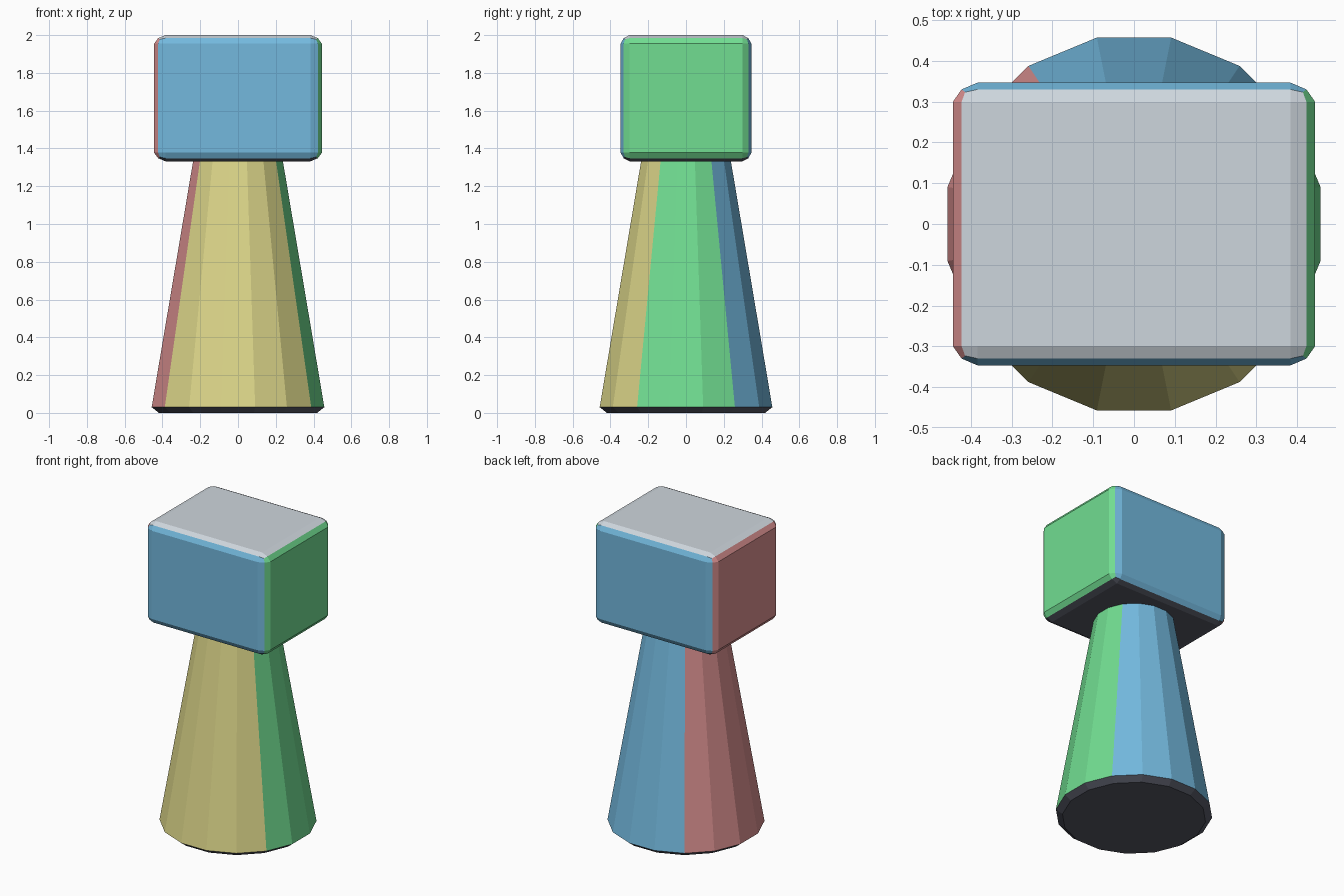
import bpy, bmesh, math
from mathutils import Matrix

if "Cube" in bpy.data.objects:
    bpy.data.objects.remove(bpy.data.objects["Cube"])


def srgb(*rgb):
    lin = [((c / 255 + 0.055) / 1.055) ** 2.4 for c in rgb]
    return (*lin, 1.0)


def material(name, *rgb):
    m = bpy.data.materials.new(name)
    m.diffuse_color = srgb(*rgb)
    m.use_nodes = True
    m.node_tree.nodes["Principled BSDF"].inputs["Base Color"].default_value = m.diffuse_color
    return m


MATS = [material("green", 113, 221, 145), material("blue", 115, 185, 222),
        material("red", 218, 144, 144), material("yellow", 220, 214, 137),
        material("light_grey", 206, 214, 221), material("charcoal", 85, 88, 100)]
GREEN, BLUE, RED, YELLOW, GREY, DARK = range(6)


def finish(bm, name):
    mesh = bpy.data.meshes.new(name)
    bm.to_mesh(mesh)
    bm.free()
    for m in MATS:
        mesh.materials.append(m)
    ob = bpy.data.objects.new(name, mesh)
    bpy.context.collection.objects.link(ob)
    return ob


# Tapered 16-sided stem, with a chamfered foot
SIDES = 16
RINGS = [(0.0, 0.427), (0.03, 0.466), (1.34, 0.241)]  # height, corner radius
bm = bmesh.new()
rings = [[bm.verts.new((r * math.cos(a), r * math.sin(a), z))
          for a in [(i + 0.5) * math.tau / SIDES for i in range(SIDES)]]
         for z, r in RINGS]
for lo, hi in zip(rings, rings[1:]):
    for i in range(SIDES):
        j = (i + 1) % SIDES
        bm.faces.new((lo[i], lo[j], hi[j], hi[i]))
bm.faces.new(rings[0][::-1])
bm.faces.new(rings[-1])
bm.normal_update()
for f in bm.faces:
    c = f.calc_center_median()
    a = math.degrees(math.atan2(c.y, c.x)) % 360
    if c.z < 0.03:
        f.material_index = DARK
    elif f.normal.z > 0.9:
        f.material_index = GREY
    elif a < 40 or a > 320:
        f.material_index = GREEN
    elif a < 130:
        f.material_index = BLUE
    elif a < 220:
        f.material_index = RED
    else:
        f.material_index = YELLOW
finish(bm, "tapered_stem")

# Head block: bevelled cube, coloured by facing direction, then stretched
bm = bmesh.new()
bmesh.ops.create_cube(bm, size=1)
bmesh.ops.bevel(bm, geom=bm.edges[:], offset=0.068, segments=2,
                profile=0.42, affect='EDGES')
bm.normal_update()
for f in bm.faces:
    n = f.normal
    axis = max((2, 1, 0), key=lambda k: round(abs(n[k]), 3))
    if axis == 2:
        f.material_index = GREY if n.z > 0 else DARK
    elif axis == 1:
        f.material_index = BLUE
    else:
        f.material_index = GREEN if n.x > 0 else RED
bm.transform(Matrix.Translation((0, 0, 1.666)) @ Matrix.Diagonal((0.888, 0.693, 0.668, 1)))
finish(bm, "head_block")
